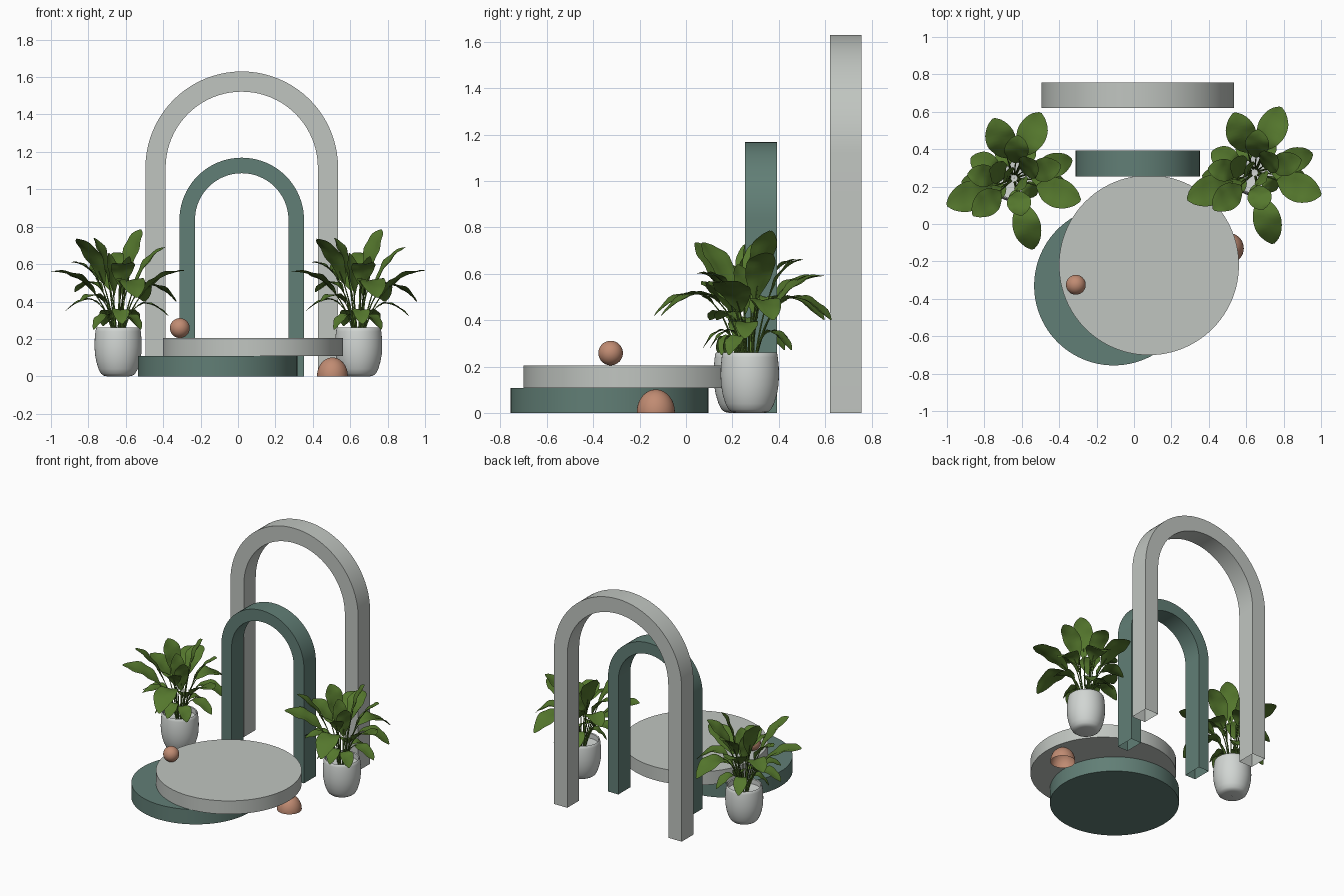
import bpy, bmesh, math
from mathutils import Vector, Matrix

cube = bpy.data.objects.get("Cube")
if cube:
    bpy.data.objects.remove(cube, do_unlink=True)


def material(name, rgb):
    m = bpy.data.materials.new(name)
    m.use_nodes = True
    m.diffuse_color = (*rgb, 1)
    m.node_tree.nodes["Principled BSDF"].inputs["Base Color"].default_value = (*rgb, 1)
    return m


GREY = material("pale grey", (0.53, 0.56, 0.53))
TEAL = material("muted teal", (0.12, 0.21, 0.18))
COPPER = material("copper", (0.53, 0.26, 0.17))
POT = material("pot white", (0.64, 0.67, 0.65))
LEAF = material("leaf green", (0.09, 0.185, 0.026))


def finish(name, bm, mat, location=(0, 0, 0)):
    mesh = bpy.data.meshes.new(name)
    bm.to_mesh(mesh)
    bm.free()
    mesh.materials.append(mat)
    ob = bpy.data.objects.new(name, mesh)
    ob.location = location
    bpy.context.collection.objects.link(ob)
    bpy.ops.object.select_all(action='DESELECT')
    ob.select_set(True)
    bpy.context.view_layer.objects.active = ob
    bpy.ops.object.shade_smooth_by_angle(angle=math.radians(35))


def skin(bm, rings, closed):
    """Join successive rows of points with quads."""
    rows = [[bm.verts.new(p) for p in ring] for ring in rings]
    n = len(rows[0])
    for a, b in zip(rows, rows[1:]):
        for j in range(n if closed else n - 1):
            k = (j + 1) % n
            bm.faces.new((a[j], b[j], b[k], a[k]))


# Arches: rectangular section swept up, round and down, open at the feet
def arch(name, x, y0, y1, outer, inner, spring, mat):
    bm = bmesh.new()
    steps = 40
    path = [(0, -spring)] + [(math.pi * i / steps, 0) for i in range(steps + 1)] + [(math.pi, -spring)]
    rings = []
    for a, drop in path:
        rings.append([(x + r * math.cos(a), y, spring + drop + r * math.sin(a))
                      for r, y in ((outer, y0), (outer, y1), (inner, y1), (inner, y0))])
    skin(bm, rings, True)
    bmesh.ops.recalc_face_normals(bm, faces=bm.faces)
    finish(name, bm, mat)


arch("back_arch", 0.02, 0.62, 0.757, 0.515, 0.407, 1.115, GREY)
arch("front_arch", 0.02, 0.255, 0.393, 0.333, 0.25, 0.836, TEAL)


# Round platforms
def platform(name, x, y, z0, z1, radius, mat):
    bm = bmesh.new()
    bmesh.ops.create_cone(bm, cap_ends=True, segments=96, radius1=radius, radius2=radius, depth=z1 - z0)
    finish(name, bm, mat, (x, y, (z0 + z1) / 2))


platform("lower_platform", -0.108, -0.33, 0, 0.108, 0.426, TEAL)
platform("upper_platform", 0.08, -0.22, 0.108, 0.205, 0.481, GREY)


# Ball on the platform and a dome on the ground
def ball(name, x, y, z, radius, height):
    bm = bmesh.new()
    bmesh.ops.create_uvsphere(bm, u_segments=40, v_segments=24, radius=1,
                              matrix=Matrix.LocRotScale(Vector((x, y, z)), None,
                                                        Vector((radius, radius, height))))
    bmesh.ops.bisect_plane(bm, geom=bm.verts[:] + bm.edges[:] + bm.faces[:],
                           plane_co=(0, 0, 0), plane_no=(0, 0, 1), clear_inner=True)
    finish(name, bm, COPPER)


ball("small_ball", -0.311, -0.325, 0.258, 0.053, 0.053)
ball("ground_dome", 0.505, -0.13, 0.004, 0.082, 0.097)

# Pot outline from the base centre, over the rim, to the inner floor
POT_PROFILE = [(0.001, 0), (0.06, 0), (0.078, 0.004), (0.092, 0.015), (0.105, 0.04), (0.117, 0.08),
               (0.124, 0.12), (0.126, 0.16), (0.125, 0.2), (0.121, 0.24), (0.118, 0.256),
               (0.114, 0.26), (0.109, 0.255), (0.109, 0.22), (0.001, 0.21)]


def pot(name, x, y):
    bm = bmesh.new()
    sides = 48
    rings = [[(r * math.cos(math.tau * i / sides), r * math.sin(math.tau * i / sides), z)
              for i in range(sides)] for r, z in POT_PROFILE]
    skin(bm, rings, True)
    bmesh.ops.recalc_face_normals(bm, faces=bm.faces)
    finish(name, bm, POT, (x, y, 0))


# Leaves: tip offset x, y, tip height, bend height, half width
LEAVES = [
    # broad outer leaves
    (0.14, 0.35, 0.40, 0.66, 0.08), (-0.11, 0.32, 0.59, 0.58, 0.08),
    (-0.23, 0.11, 0.45, 0.62, 0.065), (-0.36, -0.145, 0.56, 0.56, 0.08),
    (-0.22, -0.2, 0.735, 0.60, 0.07), (0.10, -0.38, 0.42, 0.68, 0.075),
    (0.355, -0.12, 0.565, 0.54, 0.08), (0.31, 0.10, 0.40, 0.64, 0.065),
    # upright inner leaves
    (-0.13, 0.05, 0.74, 0.62, 0.065), (0.12, 0.09, 0.785, 0.64, 0.068),
    (-0.25, 0.02, 0.61, 0.60, 0.06), (0.25, 0.07, 0.69, 0.60, 0.065),
    (0.02, 0.23, 0.66, 0.64, 0.065), (0.04, -0.2, 0.60, 0.62, 0.065),
    (-0.05, 0.03, 0.66, 0.50, 0.05), (0.06, -0.05, 0.64, 0.50, 0.05),
    # short drooping leaves
    (-0.13, -0.10, 0.25, 0.43, 0.046), (0.12, -0.09, 0.25, 0.43, 0.046),
    (0.02, -0.17, 0.28, 0.46, 0.046), (0.27, -0.02, 0.32, 0.50, 0.05),
    (-0.28, -0.02, 0.35, 0.52, 0.05), (-0.08, 0.18, 0.27, 0.46, 0.046),
    (0.10, 0.18, 0.27, 0.46, 0.046), (-0.20, -0.14, 0.40, 0.52, 0.05)]


def foliage(name, x, y):
    bm = bmesh.new()
    for dx, dy, tip, bend, half in LEAVES:
        out = Vector((dx, dy, 0))
        side = Vector((-dy, dx, 0)).normalized()
        p0 = out.normalized() * 0.02 + Vector((0, 0, 0.21))
        p1 = out * 0.3 + Vector((0, 0, bend))
        p2 = out + Vector((0, 0, tip))

        def curve(t):
            return p0 * (1 - t) ** 2 + p1 * 2 * t * (1 - t) + p2 * t * t

        # blade, folded along the midrib with a gently waved edge
        blade = []
        for i in range(15):
            u = i / 14
            t = 0.42 + 0.58 * u
            tangent = (curve(t + 0.01) - curve(t - 0.01)).normalized()
            up = tangent.cross(side)
            w = half * max(0.02, math.sin(math.pi * u ** 1.2)) ** 0.6
            wave = 0.07 * math.sin(u * 16)
            blade.append([curve(t) + side * w * s + up * w * (0.3 * abs(s) - 0.16 * s * s + wave * s)
                          for s in (-1, -0.5, 0, 0.5, 1)])
        skin(bm, blade, False)

        # thin stem under the blade
        stem = []
        for i in range(9):
            t = 0.55 * i / 8
            tangent = (curve(t + 0.01) - curve(t)).normalized()
            up = tangent.cross(side)
            r = 0.005 - 0.003 * i / 8
            stem.append([curve(t) - up * 0.002 + (side * math.cos(a) + up * math.sin(a)) * r
                         for a in (math.tau * k / 6 for k in range(6))])
        skin(bm, stem, True)
    finish(name, bm, LEAF, (x, y, 0))


for label, px, py in (("left", 0.645, 0.275), ("right", -0.641, 0.245)):
    pot(label + "_pot", px, py)
    foliage(label + "_plant", px, py)
